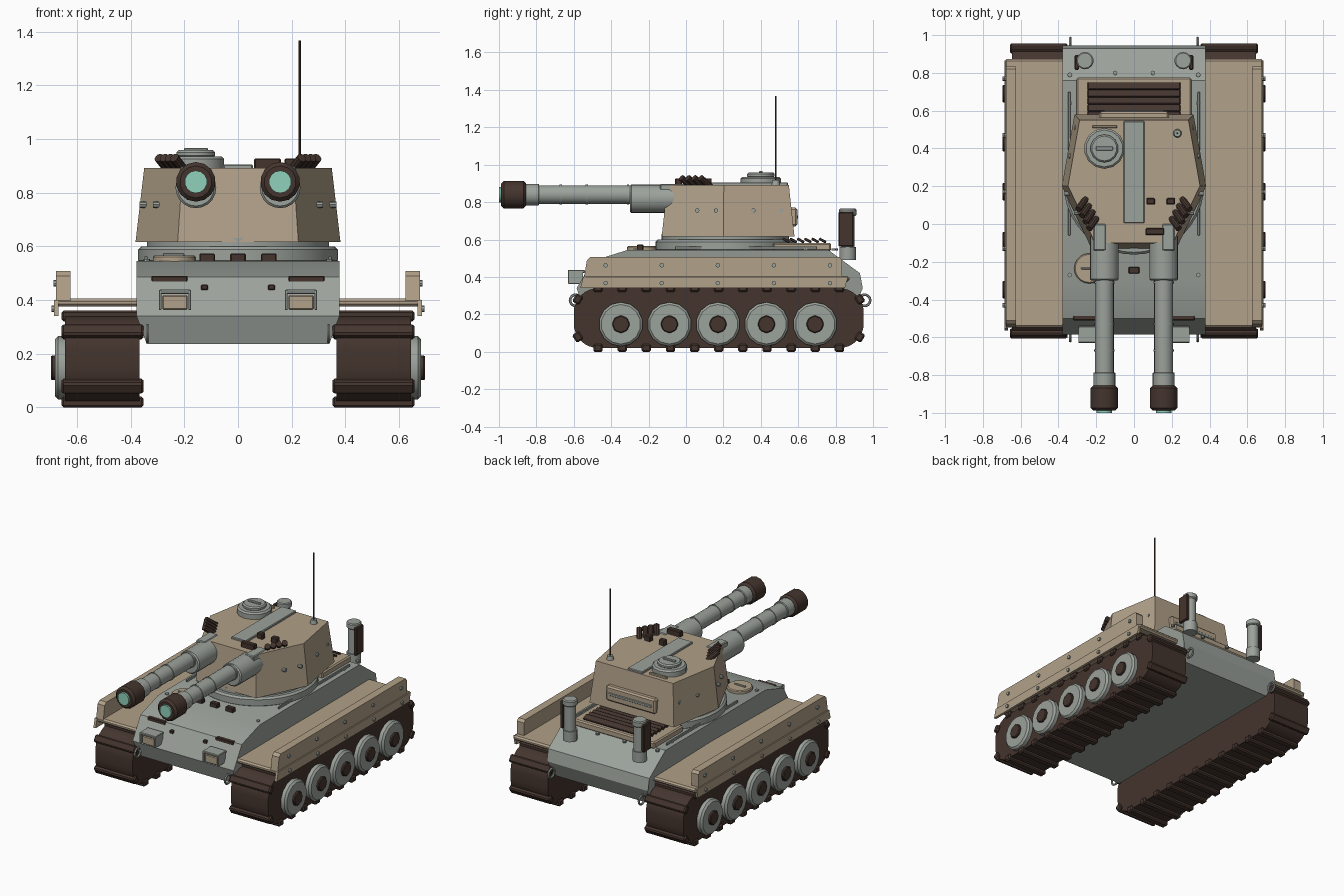
import bpy, bmesh, math
from mathutils import Vector, Matrix

if "Cube" in bpy.data.objects:
    bpy.data.objects.remove(bpy.data.objects["Cube"], do_unlink=True)


def material(name, rgb):
    m = bpy.data.materials.new(name)
    m.use_nodes = True
    m.diffuse_color = (*rgb, 1)
    bsdf = next(n for n in m.node_tree.nodes if n.type == "BSDF_PRINCIPLED")
    bsdf.inputs["Base Color"].default_value = (*rgb, 1)
    return m


GREY = material("grey armour", (0.33, 0.36, 0.33))
SAND = material("sand armour", (0.44, 0.355, 0.25))
DARK = material("dark brown", (0.058, 0.035, 0.027))
CYAN = material("pale cyan", (0.28, 0.64, 0.50))
parts = []


def finish(name, bm, mat, bevel=0.0, seg=2):
    if bevel:
        sharp = [e for e in bm.edges if len(e.link_faces) == 2 and e.calc_face_angle() > 0.5]
        bmesh.ops.bevel(bm, geom=sharp, offset=bevel, segments=seg, profile=0.5,
                        affect='EDGES', clamp_overlap=True)
    bmesh.ops.recalc_face_normals(bm, faces=bm.faces)
    mesh = bpy.data.meshes.new(name)
    bm.to_mesh(mesh)
    bm.free()
    mesh.materials.append(mat)
    ob = bpy.data.objects.new(name, mesh)
    bpy.context.collection.objects.link(ob)
    parts.append(ob)
    return ob


def box(name, mat, centre, size, bevel=0.005, rot=None):
    bm = bmesh.new()
    m = Matrix.Translation(centre) @ (rot or Matrix()) @ Matrix.Diagonal((*size, 1))
    bmesh.ops.create_cube(bm, size=1, matrix=m)
    return finish(name, bm, mat, bevel, 1)


def cyl(name, mat, a, b, r, r2=None, n=20, bevel=0.0):
    a, b = Vector(a), Vector(b)
    m = Matrix.Translation((a + b) / 2) @ (b - a).to_track_quat('Z', 'Y').to_matrix().to_4x4()
    bm = bmesh.new()
    bmesh.ops.create_cone(bm, cap_ends=True, segments=n, radius1=r,
                          radius2=r if r2 is None else r2, depth=(b - a).length, matrix=m)
    return finish(name, bm, mat, bevel, 1)


def loft(name, mat, rings, bevel=0.0, seg=2):
    """Skin equal-length closed rings of points and cap both ends."""
    bm = bmesh.new()
    vs = [[bm.verts.new(p) for p in ring] for ring in rings]
    n = len(vs[0])
    for lo, hi in zip(vs, vs[1:]):
        for i in range(n):
            bm.faces.new((lo[i], lo[(i + 1) % n], hi[(i + 1) % n], hi[i]))
    bm.faces.new(vs[0])
    bm.faces.new(vs[-1])
    return finish(name, bm, mat, bevel, seg)


def side_prism(name, mat, profile, x0, x1, bevel=0.0, seg=2):
    return loft(name, mat, [[(x, y, z) for y, z in profile] for x in (x0, x1)], bevel, seg)


def ring(name, mat, centre, big, small):
    """Torus standing in the side plane."""
    bm = bmesh.new()
    n, k = 14, 6
    c = Vector(centre)
    g = []
    for i in range(n):
        a = math.tau * i / n
        d = Vector((0, math.cos(a), math.sin(a)))
        g.append([bm.verts.new(c + d * (big + small * math.cos(math.tau * j / k))
                               + Vector((small * math.sin(math.tau * j / k), 0, 0))) for j in range(k)])
    for i in range(n):
        for j in range(k):
            p, q = g[i], g[(i + 1) % n]
            bm.faces.new((p[j], q[j], q[(j + 1) % k], p[(j + 1) % k]))
    return finish(name, bm, mat)


# Hull, narrowed at the belly
profile = [(-0.55, 0.235), (-0.585, 0.34), (-0.50, 0.485), (-0.31, 0.545),
           (0.76, 0.545), (0.93, 0.42), (0.945, 0.34), (0.90, 0.235)]
loft("hull", GREY, [[(s * (0.34 if z < 0.3 else 0.378), y, z) for y, z in profile]
                    for s in (-1, 1)], 0.022, 3)

# Track outline: rounded rectangle in the side plane
CY, CZ, HA, HB, R = 0.175, 0.18, 0.775, 0.16, 0.13
outline = []
for k, (sy, sz) in enumerate([(1, 1), (-1, 1), (-1, -1), (1, -1)]):
    for i in range(9):
        a = math.pi / 2 * (k + i / 8)
        outline.append((CY + sy * (HA - R) + R * math.cos(a), CZ + sz * (HB - R) + R * math.sin(a)))


def along(dist):
    """Point and angle on the lower outline, measured from the middle of the front."""
    up, arc, flat = HB - R, R * math.pi / 2, 2 * (HA - R)
    if dist < up:
        return CY - HA, CZ - dist, math.pi
    if dist < up + arc:
        a = math.pi + (dist - up) / R
        return CY - HA + R + R * math.cos(a), CZ - up + R * math.sin(a), a
    if dist < up + arc + flat:
        return CY - HA + R + dist - up - arc, CZ - HB, 1.5 * math.pi
    y, z, a = along(2 * up + 2 * arc + flat - dist)
    return 2 * CY - y, z, math.pi - a


half = 2 * (HB - R) + R * math.pi + 2 * (HA - R)
WHEELS = [-0.348 + 0.2595 * i for i in range(5)]
BOLTS = [-0.43 + 0.3 * i for i in range(5)]

for s in (-1, 1):
    # Running gear
    side_prism("track", DARK, outline, s * 0.367, s * 0.645, 0.012, 2)
    for i in range(13):
        y, z, a = along(0.105 + (half - 0.21) * i / 12)
        for flip in (1, -1):
            box("track_cleat", DARK, (s * 0.505, y, CZ + flip * (z - CZ)), (0.305, 0.042, 0.05),
                0.008, Matrix.Rotation(flip * a, 4, 'X'))
    for y in WHEELS:
        cyl("road_wheel", GREY, (s * 0.63, y, 0.147), (s * 0.682, y, 0.147), 0.118, n=14, bevel=0.012)
        cyl("wheel_hub", DARK, (s * 0.67, y, 0.147), (s * 0.697, y, 0.147), 0.048, n=8, bevel=0.005)

    # Fender, skirt and side rail
    box("fender", SAND, (s * 0.505, 0.163, 0.39), (0.36, 1.42, 0.03), 0.01)
    side_prism("skirt", SAND, [(-0.565, 0.34), (0.85, 0.34), (0.865, 0.40), (-0.55, 0.40)],
               s * 0.668, s * 0.685, 0.005, 1)
    side_prism("side_rail", SAND, [(-0.545, 0.395), (0.835, 0.395), (0.835, 0.49), (0.82, 0.507),
                                   (-0.51, 0.507), (-0.53, 0.49)], s * 0.625, s * 0.678, 0.012, 2)
    for y in BOLTS:
        for x, z in ((0.675, 0.462), (0.682, 0.367)):
            cyl("rail_bolt", GREY, (s * x, y, z), (s * (x + 0.013), y, z), 0.012, n=8)

    # Front slots, lamps, towing rings, deck bolts
    box("vision_slot", DARK, (s * 0.255, -0.49, 0.467), (0.135, 0.04, 0.045), 0.004)
    box("lamp_bracket", GREY, (s * 0.235, -0.585, 0.43), (0.12, 0.09, 0.016), 0.004)
    for dx in (-0.055, 0.055):
        box("lamp_bracket_side", GREY, (s * 0.235 + dx, -0.59, 0.40), (0.01, 0.08, 0.075), 0.002)
    box("lamp", SAND, (s * 0.235, -0.59, 0.39), (0.095, 0.065, 0.055), 0.005)
    box("front_stud", DARK, (s * 0.125, -0.52, 0.447), (0.025, 0.03, 0.02), 0.003)
    for y in (-0.59, 0.955):
        ring("towing_ring", GREY, (s * 0.337, y, 0.275), 0.03, 0.007)
    for x, y in ((0.34, 0.79), (0.34, 0.64), (0.34, -0.27), (0.10, 0.80)):
        cyl("deck_bolt", GREY, (s * x, y, 0.54), (s * x, y, 0.553), 0.012, n=8)

    # Exhaust stacks
    cyl("exhaust", GREY, (s * 0.26, 0.865, 0.49), (s * 0.26, 0.865, 0.735), 0.037, n=14)
    cyl("exhaust_cap", GREY, (s * 0.26, 0.865, 0.725), (s * 0.26, 0.865, 0.765), 0.046, n=14, bevel=0.006)
    cyl("exhaust_foot", GREY, (s * 0.26, 0.865, 0.49), (s * 0.26, 0.865, 0.56), 0.045, n=14)
    box("exhaust_guard", DARK, (s * 0.303, 0.855, 0.655), (0.022, 0.08, 0.185), 0.005)

    # Twin guns
    def gun(name, mat, y0, y1, r, z=0.84, n=20, bevel=0.0):
        cyl(name, mat, (s * 0.157, y0, z), (s * 0.157, y1, z), r, n=n, bevel=bevel)
    gun("gun_sleeve", GREY, -0.30, 0.0, 0.076, 0.818, bevel=0.008)
    gun("barrel", GREY, -0.87, -0.25, 0.05)
    for y in (-0.53, -0.31, -0.67):
        gun("barrel_band", GREY, y - 0.006, y + 0.006, 0.054)
    gun("barrel_collar", GREY, -0.86, -0.785, 0.058, bevel=0.004)
    gun("muzzle", DARK, -0.988, -0.855, 0.074, n=14, bevel=0.014)
    gun("muzzle_glow", CYAN, -1.0, -0.97, 0.042, n=14)
    box("gun_shroud", GREY, (s * 0.182, -0.07, 0.875), (0.065, 0.14, 0.045), 0.005)

    # Smoke launchers and turret bolts
    for i in range(4):
        p = Vector((s * (0.275 - 0.019 * i), 0.105 - 0.034 * i, 0.905))
        d = Vector((s * 0.02, -0.028, 0.025))
        cyl("smoke_tube", DARK, p - d, p + d, 0.018, n=10)
    for y, x in ((0.06, 0.305), (0.16, 0.355), (0.36, 0.335), (0.51, 0.303)):
        cyl("turret_bolt", GREY, (s * (x - 0.03), y, 0.755), (s * (x + 0.012), y, 0.755), 0.012, n=8)
    box("stowed_rod", GREY, (s * 0.343, 0.32, 0.555), (0.012, 0.76, 0.018), 0.003)

# Turret ring and turret shell
cyl("turret_ring", GREY, (0, 0.21, 0.535), (0, 0.21, 0.60), 0.372, n=40, bevel=0.012)
cyl("turret_neck", GREY, (0, 0.21, 0.59), (0, 0.21, 0.63), 0.34, n=40)
plan = [(0.315, 0.58), (0.382, 0.20), (0.225, -0.13)]
plan = plan + [(-x, y) for x, y in reversed(plan)]


def plan_ring(z, k):
    return [(x * k, 0.225 + (y - 0.225) * k, z) for x, y in plan]


loft("turret", SAND, [plan_ring(0.615, 1.0), plan_ring(0.892, 0.915)], 0.026, 3)

# Turret roof fittings
box("roof_strip", GREY, (0, 0.275, 0.895), (0.11, 0.54, 0.02), 0.004)
cyl("hatch_base", GREY, (-0.157, 0.40, 0.88), (-0.157, 0.40, 0.935), 0.108, n=14, bevel=0.01)
cyl("hatch_lid", GREY, (-0.157, 0.40, 0.93), (-0.157, 0.40, 0.958), 0.074, n=14, bevel=0.008)
box("hatch_handle", GREY, (-0.157, 0.40, 0.96), (0.09, 0.02, 0.012), 0.003)
for x, y, w in ((0.088, 0.12, 0.045), (0.195, 0.12, 0.045), (0.11, -0.04, 0.10)):
    box("roof_periscope", DARK, (x, y, 0.905), (w, 0.035, 0.045), 0.005)
box("rear_roof_bar", SAND, (-0.155, 0.515, 0.895), (0.13, 0.015, 0.02), 0.003)
cyl("antenna_base", GREY, (0.23, 0.48, 0.88), (0.23, 0.48, 0.918), 0.025, 0.018, n=12)
cyl("antenna", DARK, (0.23, 0.48, 0.90), (0.23, 0.48, 1.367), 0.005, n=8)

# Turret rear panel
box("rear_bin", SAND, (0, 0.57, 0.72), (0.37, 0.05, 0.10), 0.01)
box("rear_bin_rail", GREY, (0, 0.593, 0.72), (0.32, 0.014, 0.018), 0.003)

# Engine grille
box("grille_frame", SAND, (0, 0.62, 0.56), (0.61, 0.31, 0.045), 0.008)
for i in range(6):
    box("grille_slat", DARK, (0, 0.535 + 0.039 * i, 0.595), (0.49, 0.042, 0.014), 0.003,
        Matrix.Rotation(-0.5, 4, 'X'))

# Front deck hatch and periscopes
cyl("driver_hatch", SAND, (-0.237, -0.235, 0.53), (-0.237, -0.235, 0.566), 0.08, n=20, bevel=0.006)
box("driver_hatch_handle", GREY, (-0.24, -0.235, 0.568), (0.08, 0.012, 0.012), 0.003)
for x in (-0.115, 0, 0.115):
    box("deck_periscope", DARK, (x, -0.245, 0.556), (0.058, 0.035, 0.034), 0.004)

# Smooth shading with crisp edges
bpy.ops.object.select_all(action='DESELECT')
for ob in parts:
    ob.select_set(True)
bpy.context.view_layer.objects.active = parts[0]
bpy.ops.object.shade_smooth_by_angle(angle=math.radians(32))
